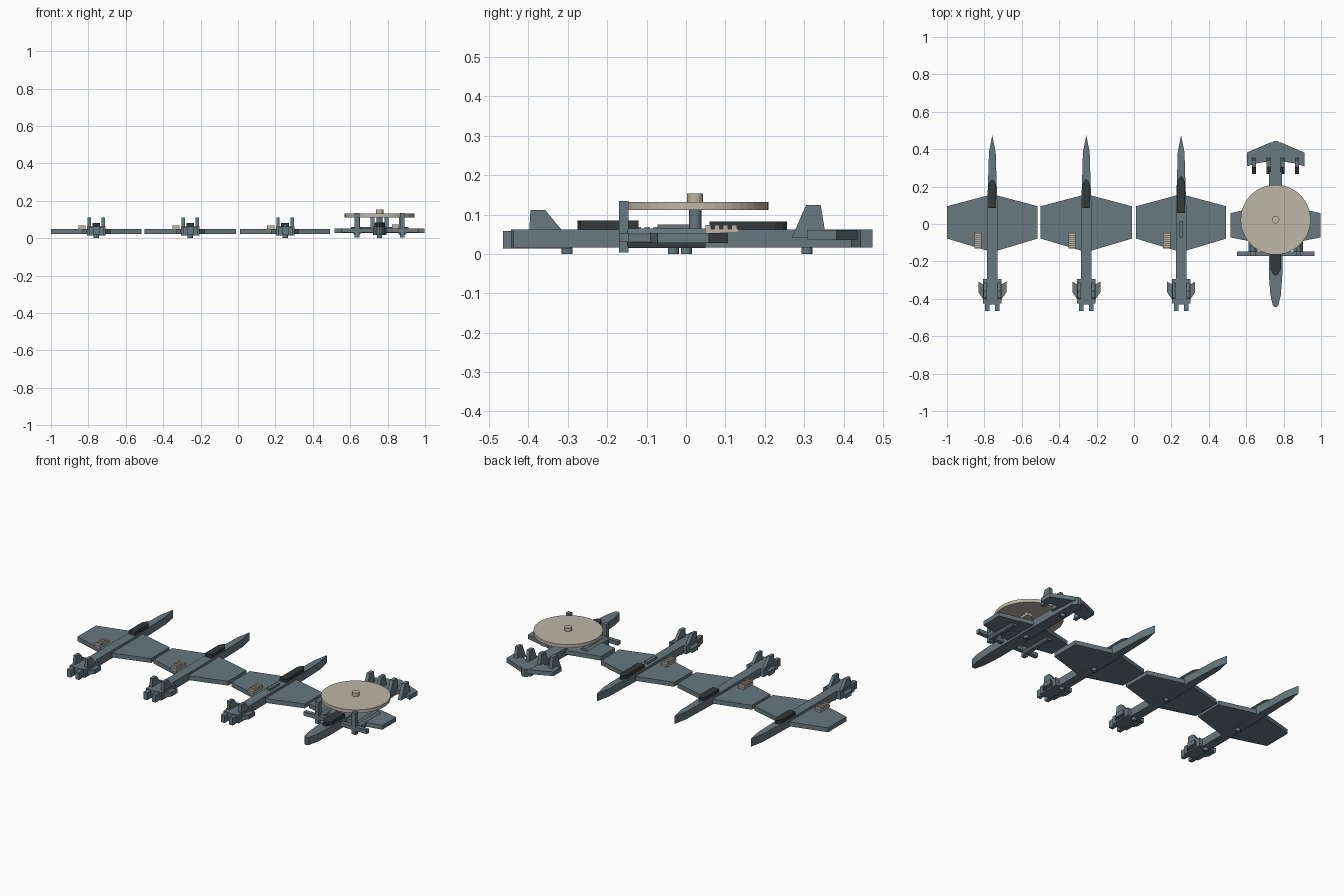
import bpy, bmesh, math

if "Cube" in bpy.data.objects:
    bpy.data.objects.remove(bpy.data.objects["Cube"])


def material(name, rgb):
    m = bpy.data.materials.new(name)
    m.diffuse_color = (*rgb, 1)
    m.use_nodes = True
    m.node_tree.nodes["Principled BSDF"].inputs["Base Color"].default_value = m.diffuse_color
    return m


GREY = material("slate grey", (0.138, 0.188, 0.216))
DARK = material("dark glass", (0.032, 0.04, 0.045))
BEIGE = material("warm beige", (0.52, 0.47, 0.39))


def extrude(name, poly, lo, hi, mat, place):
    """Extrude a 2D outline between lo and hi; place maps (u, v, w) to xyz."""
    bm = bmesh.new()
    a = [bm.verts.new(place(u, v, lo)) for u, v in poly]
    b = [bm.verts.new(place(u, v, hi)) for u, v in poly]
    bm.faces.new(a)
    bm.faces.new(b)
    n = len(poly)
    for i in range(n):
        bm.faces.new((a[i], a[(i + 1) % n], b[(i + 1) % n], b[i]))
    bmesh.ops.recalc_face_normals(bm, faces=bm.faces)
    me = bpy.data.meshes.new(name)
    bm.to_mesh(me)
    bm.free()
    me.materials.append(mat)
    ob = bpy.data.objects.new(name, me)
    bpy.context.collection.objects.link(ob)
    return ob


def plan(name, poly, z0, z1, mat, cx=0):
    return extrude(name, poly, z0, z1, mat, lambda u, v, w: (cx + u, v, w))


def side(name, poly, x, t, mat):
    return extrude(name, poly, x - t / 2, x + t / 2, mat, lambda u, v, w: (w, u, v))


def front(name, poly, y0, y1, mat):
    return extrude(name, poly, y0, y1, mat, lambda u, v, w: (u, w, v))


def box(name, x0, x1, y0, y1, z0, z1, mat):
    return plan(name, [(x0, y0), (x1, y0), (x1, y1), (x0, y1)], z0, z1, mat)


def mirrored(half):
    """Close a symmetric outline from its right half."""
    return half + [(-x, y) for x, y in reversed(half) if abs(x) > 1e-6]


def disc(name, x, y, r, z0, z1, mat, n=16):
    ob = plan(name, [(x + r * math.cos(i * math.tau / n), y + r * math.sin(i * math.tau / n))
                     for i in range(n)], z0, z1, mat)
    return ob


def ribbed_panel(x, y0, y1, z):
    # thin base with four raised ribs
    box("panel_base", x - 0.019, x + 0.019, y0, y1, z, z + 0.01, BEIGE)
    step = (y1 - y0) / 4
    for i in range(4):
        y = y0 + i * step
        box("panel_rib", x - 0.019, x + 0.019, y + 0.004, y + step - 0.005, z + 0.01, z + 0.021, BEIGE)


def jet(cx, half_span, canopy_back, canopy_front):
    # fuselage with a pointed nose
    plan("jet_fuselage", mirrored([(0, 0.474), (0.018, 0.385), (0.022, 0.25), (0.028, 0.08),
                                   (0.028, -0.43), (0, -0.43)]), 0.016, 0.062, GREY, cx)
    # main wing
    plan("jet_wing", mirrored([(0, 0.155), (0.028, 0.152), (half_span, 0.095),
                               (half_span, -0.078), (0.028, -0.142), (0, -0.142)]),
         0.022, 0.048, GREY, cx)
    # canopy
    c = canopy_front
    plan("jet_canopy", mirrored([(0, c), (0.01, c - 0.01), (0.021, c - 0.03), (0.021, canopy_back)]),
         0.062, 0.082, DARK, cx)
    # tailplane
    plan("jet_tailplane", mirrored([(0.028, -0.335), (0.075, -0.308), (0.075, -0.365),
                                    (0.04, -0.415), (0.028, -0.415)]), 0.022, 0.048, GREY, cx)
    for s in (-1, 1):
        x = cx + s * 0.038
        box("engine_pod", x - 0.012, x + 0.012, -0.425, -0.295, 0.014, 0.062, GREY)
        box("nozzle", cx + s * 0.027 - 0.012, cx + s * 0.027 + 0.012, -0.465, -0.42, 0.014, 0.058, GREY)
        side("jet_fin", [(-0.398, 0.06), (-0.395, 0.111), (-0.357, 0.111), (-0.315, 0.06)],
             x, 0.018, GREY)
    ribbed_panel(cx - 0.077, -0.132, -0.042, 0.048)
    for y in (-0.302, -0.032):
        disc("jet_peg", cx, y, 0.014, 0, 0.018, GREY, 12)


# three jets in a row
jet(-0.7575, 0.242, 0.085, 0.24)
jet(-0.255, 0.244, 0.085, 0.24)
jet(0.252, 0.241, 0.06, 0.256)
box("spine_block", 0.242, 0.262, -0.073, 0.015, 0.06, 0.075, GREY)

# radar plane, nose towards the front
RX = 0.757
plan("radar_fuselage", mirrored([(0, -0.445), (0.014, -0.438), (0.028, -0.38), (0.036, -0.27),
                                 (0.036, 0.12), (0.032, 0.42), (0.01, 0.445), (0, 0.445)]),
     0.016, 0.062, GREY, RX)
plan("radar_wing", mirrored([(0, -0.115), (0.036, -0.112), (0.241, -0.072),
                             (0.241, 0.058), (0.036, 0.105), (0, 0.105)]), 0.028, 0.053, GREY, RX)
plan("radar_canopy", mirrored([(0, -0.275), (0.014, -0.268), (0.028, -0.24), (0.028, -0.12)]),
     0.062, 0.085, DARK, RX)
plan("radar_tailplane", mirrored([(0, 0.435), (0.03, 0.435), (0.154, 0.382), (0.154, 0.308),
                                  (0.1, 0.325), (0.032, 0.335), (0, 0.335)]), 0.036, 0.061, GREY, RX)
# four tail fins
for dx in (-0.115, -0.038, 0.038, 0.115):
    side("radar_fin", [(0.268, 0.04), (0.305, 0.124), (0.342, 0.124), (0.356, 0.04)],
         RX + dx, 0.021, GREY)
# engines with three-bladed propellers
for s in (-1, 1):
    x = RX + s * 0.121
    r, z = 0.027, 0.04
    octagon = [(x + r * math.cos((i + 0.5) * math.tau / 8), z + r * math.sin((i + 0.5) * math.tau / 8))
               for i in range(8)]
    front("engine", octagon, -0.148, 0.05, GREY)
    box("propeller_upright", x - 0.013, x + 0.013, -0.17, -0.146, 0.004, 0.134, GREY)
    box("propeller_crossbar", x - 0.086, x + 0.086, -0.17, -0.146, 0.03, 0.053, GREY)
# radar dish on its mast
DY = 0.023
disc("radar_mast", RX, DY, 0.016, 0.06, 0.115, GREY, 20)
disc("radar_dish", RX, DY, 0.187, 0.112, 0.132, BEIGE, 48)
disc("dish_cap", RX, DY, 0.02, 0.13, 0.153, BEIGE, 20)
ribbed_panel(RX + 0.085, 0.046, 0.134, 0.053)
for y in (0.307, 0.001):
    disc("radar_peg", RX, y, 0.014, 0, 0.018, GREY, 12)
